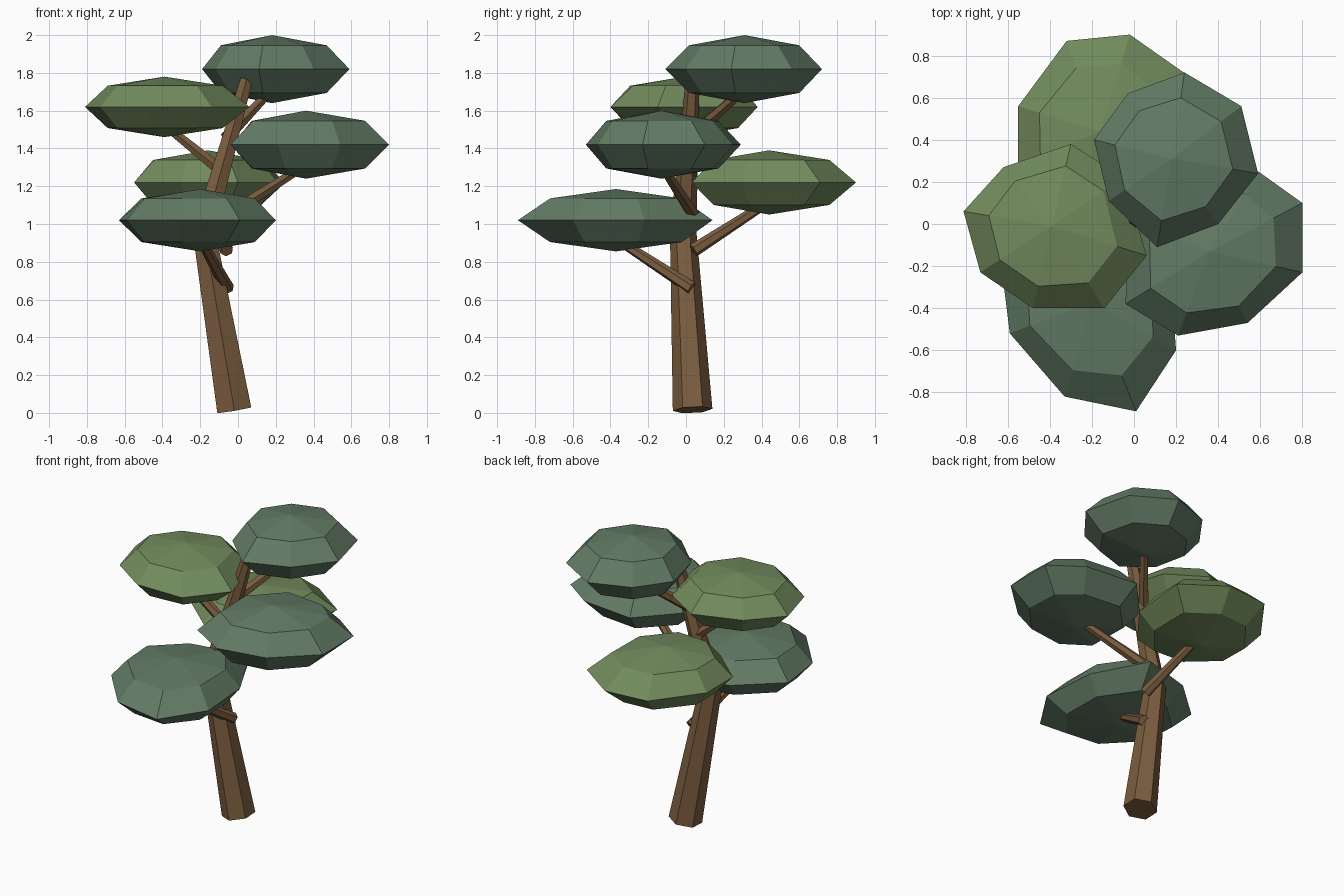
import bpy, bmesh, math
from mathutils import Vector

if "Cube" in bpy.data.objects:
    bpy.data.objects.remove(bpy.data.objects["Cube"])


def material(name, rgb):
    m = bpy.data.materials.new(name)
    m.diffuse_color = (*rgb, 1)
    m.use_nodes = True
    m.node_tree.nodes["Principled BSDF"].inputs["Base Color"].default_value = m.diffuse_color
    return m


BARK = material("bark", (0.20, 0.11, 0.05))
DARK = material("dark_leaf", (0.125, 0.20, 0.13))
LIGHT = material("light_leaf", (0.17, 0.26, 0.11))


def skin(name, rings, mat, start=None, end=None):
    """Join rings of points with faces; close ends flat or with a pole."""
    bm = bmesh.new()
    vs = [[bm.verts.new(p) for p in ring] for ring in rings]
    n = len(vs[0])
    for a, b in zip(vs, vs[1:]):
        for i in range(n):
            j = (i + 1) % n
            bm.faces.new((a[i], a[j], b[j], b[i]))
    for ring, pole in ((vs[0], start), (vs[-1], end)):
        if pole is None:
            bm.faces.new(ring)
        else:
            tip = bm.verts.new(pole)
            for i in range(n):
                bm.faces.new((ring[i], ring[(i + 1) % n], tip))
    bmesh.ops.recalc_face_normals(bm, faces=bm.faces)
    me = bpy.data.meshes.new(name)
    bm.to_mesh(me)
    bm.free()
    me.materials.append(mat)
    ob = bpy.data.objects.new(name, me)
    bpy.context.collection.objects.link(ob)
    return ob


def limb(name, path, radii, sides=6):
    """Tapered polygonal tube along a path."""
    pts = [Vector(p) for p in path]
    rings = []
    for k, (p, r) in enumerate(zip(pts, radii)):
        d = (pts[min(k + 1, len(pts) - 1)] - pts[max(k - 1, 0)]).normalized()
        ref = Vector((0, 1, 0)) if abs(d.y) < 0.6 else Vector((0, 0, 1))
        u = (ref - d * ref.dot(d)).normalized()
        v = d.cross(u)
        rings.append([p + r * (math.cos(a) * u + math.sin(a) * v)
                      for a in (math.tau * i / sides for i in range(sides))])
    return skin(name, rings, BARK)


def leaf_clump(name, centre, h, outline, mat):
    """Flattened eight-sided ball with an uneven equator."""
    c = Vector(centre)
    eq = [Vector((x, y, c.z)) for x, y in outline]
    mean = sum((p - c).length for p in eq) / len(eq)
    inner = []
    for p in eq:
        d = p - c
        inner.append(d.normalized() * 0.72 * (0.6 * d.length + 0.4 * mean))
    up = Vector((0, 0, h))
    return skin(name, [[c + q - up * 0.7 for q in inner], eq,
                       [c + q + up * 0.7 for q in inner]], mat, c - up, c + up)


# Bent trunk
limb("trunk", [(-0.02, 0.035, 0.016), (-0.18, -0.015, 0.96), (0.045, 0.035, 1.765)],
     (0.105, 0.07, 0.037))

# Leaf clumps with the branch that carries each one
clumps = {
    "front": ((-0.20, -0.37, 1.02), 0.165, DARK, (-0.055, 0.03, 0.66),
              [(-0.59, -0.52), (-0.33, -0.82), (0.01, -0.89), (0.20, -0.60),
               (0.17, -0.22), (-0.02, 0.14), (-0.36, 0.04), (-0.63, -0.20)]),
    "back": ((-0.16, 0.44, 1.22), 0.17, LIGHT, (-0.06, 0.04, 0.86),
             [(0.25, 0.71), (-0.02, 0.90), (-0.32, 0.87), (-0.55, 0.56),
              (-0.55, 0.28), (-0.30, 0.06), (0.00, 0.03), (0.21, 0.30)]),
    "right": ((0.36, -0.13, 1.42), 0.18, DARK, (-0.05, 0.04, 1.05),
              [(0.80, 0.10), (0.59, 0.25), (0.22, 0.29), (-0.03, 0.02),
               (-0.04, -0.38), (0.21, -0.53), (0.54, -0.47), (0.80, -0.23)]),
    "left": ((-0.39, -0.01, 1.62), 0.16, LIGHT, (-0.06, 0.02, 1.26),
             [(-0.05, 0.22), (-0.30, 0.38), (-0.62, 0.27), (-0.81, 0.06),
              (-0.73, -0.23), (-0.48, -0.40), (-0.14, -0.40), (0.06, -0.15)]),
    "top": ((0.18, 0.31, 1.82), 0.18, DARK, (-0.06, 0.02, 1.46),
            [(0.51, 0.56), (0.24, 0.72), (-0.03, 0.62), (-0.19, 0.40),
             (-0.12, 0.11), (0.11, -0.11), (0.40, 0.00), (0.59, 0.24)]),
}
for name, (c, h, mat, root, outline) in clumps.items():
    leaf_clump(name + "_leaves", c, h, outline, mat)
    limb(name + "_branch", [root, (c[0], c[1], c[2] - h * 0.6)], (0.036, 0.024))
